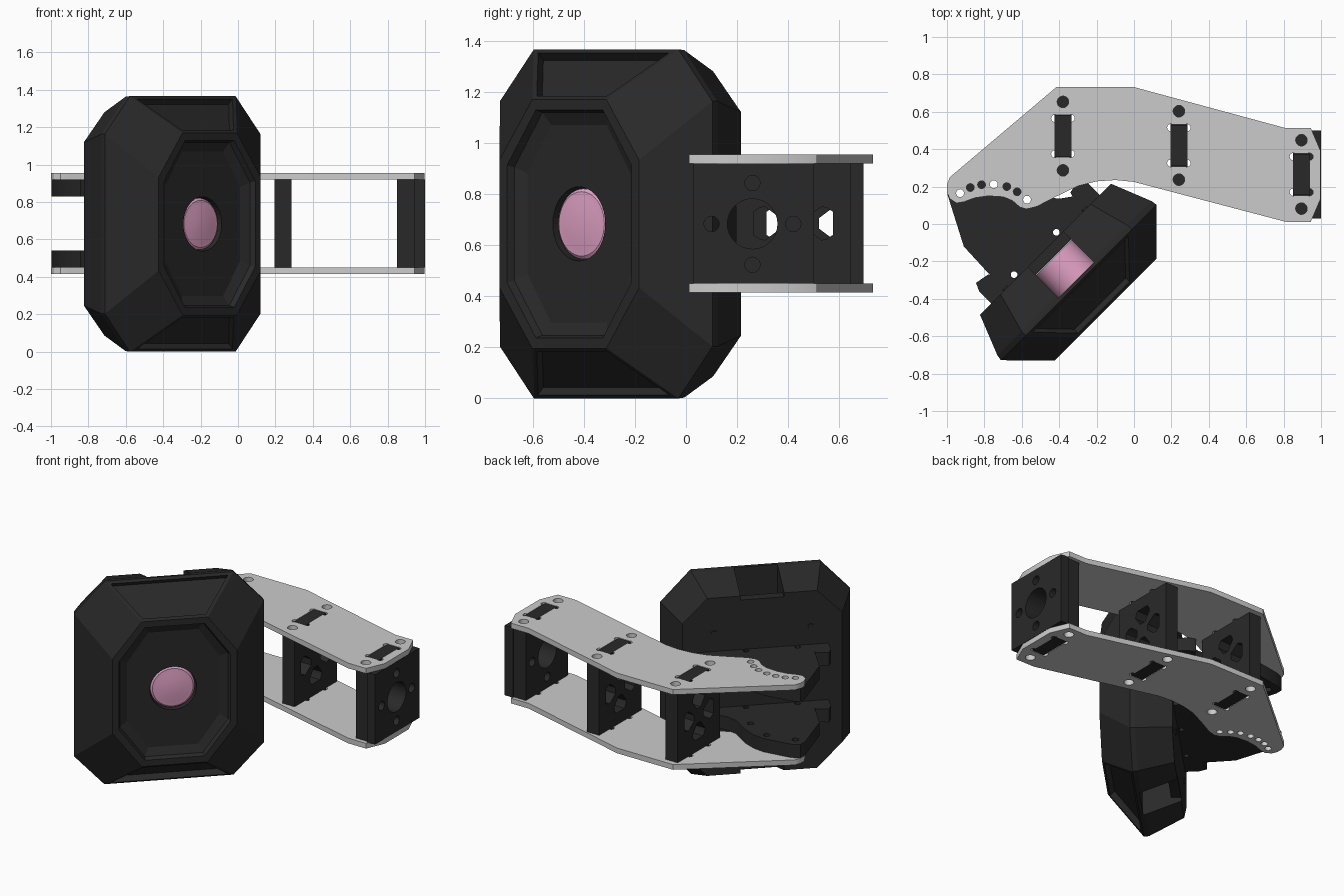
import bpy, bmesh
from math import radians, pi
from mathutils import Matrix

if "Cube" in bpy.data.objects:
    bpy.data.objects.remove(bpy.data.objects["Cube"])

MID = 0.683                                   # mid height of everything
# Head frame: x across, -y forward, z from mid height
HEAD = Matrix.Rotation(radians(45), 4, 'Z') @ Matrix.Translation((-0.43, 0, MID))


def material(name, col):
    m = bpy.data.materials.new(name)
    m.diffuse_color = (*col, 1)
    m.use_nodes = True
    m.node_tree.nodes["Principled BSDF"].inputs["Base Color"].default_value = m.diffuse_color
    return m


BLACK = material("black_plastic", (0.022, 0.022, 0.022))
PINK = material("pink_lens", (0.75, 0.36, 0.56))


def finish(name, bm, mat=None, matrix=None):
    bmesh.ops.recalc_face_normals(bm, faces=bm.faces)
    if matrix:
        bm.transform(matrix)
    me = bpy.data.meshes.new(name)
    bm.to_mesh(me)
    bm.free()
    ob = bpy.data.objects.new(name, me)
    bpy.context.collection.objects.link(ob)
    if mat:
        me.materials.append(mat)
    return ob


def prism(name, pts, z0, z1, mat=None, matrix=None):
    bm = bmesh.new()
    lo = [bm.verts.new((x, y, z0)) for x, y in pts]
    hi = [bm.verts.new((x, y, z1)) for x, y in pts]
    bm.faces.new(lo)
    bm.faces.new(hi)
    for i in range(len(pts)):
        j = (i + 1) % len(pts)
        bm.faces.new((lo[i], lo[j], hi[j], hi[i]))
    return finish(name, bm, mat, matrix)


def box(name, x, y, z, mat=None, matrix=None):
    return prism(name, [(x[0], y[0]), (x[1], y[0]), (x[1], y[1]), (x[0], y[1])], *z, mat, matrix)


def cyl(name, centre, r, depth, axis='Z', seg=24, mat=None, matrix=None):
    rot = {'X': Matrix.Rotation(pi / 2, 4, 'Y'), 'Y': Matrix.Rotation(pi / 2, 4, 'X'), 'Z': Matrix()}[axis]
    bm = bmesh.new()
    bmesh.ops.create_cone(bm, cap_ends=True, segments=seg, radius1=r, radius2=r, depth=depth,
                          matrix=Matrix.Translation(centre) @ rot)
    return finish(name, bm, mat, matrix)


def cut(ob, cutters):
    for c in cutters:
        mod = ob.modifiers.new("cut", 'BOOLEAN')
        mod.operation, mod.solver, mod.object = 'DIFFERENCE', 'EXACT', c
        dg = bpy.context.evaluated_depsgraph_get()
        me = bpy.data.meshes.new_from_object(ob.evaluated_get(dg))
        ob.modifiers.clear()
        ob.data = me
        bpy.data.objects.remove(c)


def smooth(ob):
    bpy.ops.object.select_all(action='DESELECT')
    ob.select_set(True)
    bpy.context.view_layer.objects.active = ob
    bpy.ops.object.shade_smooth_by_angle(angle=radians(30))


# ---- Arm: two grey side plates ----
PLATE = [(-.415, .732), (0, .732), (.81, .513), (.945, .513), (.998, .39), (.998, .135), (.945, .012),
         (.81, .012), (0, .225), (-.1, .235), (-.2, .228), (-.3, .203), (-.42, .145), (-.52, .093),
         (-.575, .08), (-.61, .09), (-.65, .125), (-.7, .145), (-.78, .15), (-.85, .14), (-.91, .118),
         (-.95, .112), (-.985, .135), (-1, .17), (-1, .21), (-.985, .25)]
ARC_HOLES = [(-.93, .165), (-.875, .195), (-.815, .21), (-.75, .212), (-.68, .2), (-.625, .172), (-.572, .13)]
BRACES = [(-.38, .47), (.24, .42), (.895, .265)]          # centres of the cross braces
PLATE_Z = [(.415, .45), (.92, .955)]

for n, (z0, z1) in zip(("lower", "upper"), PLATE_Z):
    plate = prism(n + "_arm_plate", PLATE, z0, z1)
    zc = (z0 + z1) / 2
    tools = [cyl("c", (x, y, zc), .021, .2, seg=16) for x, y in ARC_HOLES]
    for x, y in BRACES:
        tools.append(box("c", (x - .046, x + .046), (y - .112, y + .112), (z0 - .1, z1 + .1)))
        tools += [cyl("c", (x, y + s * .183, zc), .031, .2, seg=20) for s in (-1, 1)]
        tools += [cyl("c", (x + a * .043, y + b * .095, zc), .02, .2, seg=12)
                  for a in (-1, 1) for b in (-1, 1)]
    cut(plate, tools)
    smooth(plate)

# ---- Cross braces with four wedge shaped windows and tabs through the plates ----
TO_YZ = Matrix(((0, 0, 1, 0), (1, 0, 0, 0), (0, 1, 0, 0), (0, 0, 0, 1)))   # profile xy -> yz
WEDGE = [(.05, .02), (.05, -.02), (.11, -.065), (.13, -.062), (.155, -.045), (.155, .045), (.13, .062), (.11, .065)]
for i, (x, y) in enumerate(BRACES):
    h = .235
    outline = [(-.225, -h), (-.11, -h), (-.11, -h - .033), (.11, -h - .033), (.11, -h), (.225, -h),
               (.225, h), (.11, h), (.11, h + .033), (-.11, h + .033), (-.11, h), (-.225, h)]
    place = Matrix.Translation((x, y, MID + .002)) @ TO_YZ
    if i < 2:
        brace = prism(("rear_brace", "middle_brace")[i], outline, -.045, .045, BLACK, place)
        cut(brace, [prism("c", WEDGE, -.1, .1, None, place @ Matrix.Rotation(k * pi / 2, 4, 'Z'))
                    for k in range(4)])
    else:
        # mounting block at the arm end
        brace = prism("end_block", outline, -.045, .045, BLACK, place)
        pad = box("end_block_face", (.94, 1.0), (.03, .5), (.45, .92), BLACK)
        for ob in (brace, pad):
            tools = [cyl("c", (x + .05, .26, MID), .098, .4, 'X', 32)]
            tools += [cyl("c", (x + .05, .26 + a, MID + b), .03, .4, 'X', 16)
                      for a, b in ((.16, 0), (-.16, 0), (0, .16), (0, -.16))]
            cut(ob, tools)
        smooth(pad)
    smooth(brace)


# ---- Lamp housing: lofted octagons from back to recessed front ----
def octagon(w, h, tw, sh):
    return [(tw, h), (w, sh), (w, -sh), (tw, -h), (-tw, -h), (-w, -sh), (-w, sh), (-tw, h)]


# forward distance, half width, half height, half top edge, half side edge
RINGS = [(-.24, .495, .597, .34, .437), (-.02, .583, .68, .40, .48), (.012, .588, .683, .40, .48),
         (.216, .386, .487, .205, .25), (.216, .345, .446, .185, .228), (.185, .335, .436, .18, .222),
         (.162, .285, .386, .155, .197)]
bm = bmesh.new()
loops = [[bm.verts.new((x, -v, z)) for x, z in octagon(*dims)] for v, *dims in RINGS]
bm.faces.new(loops[0])
bm.faces.new(loops[-1])
vents = []
for k, (a, b) in enumerate(zip(loops, loops[1:])):
    for i in range(8):
        j = (i + 1) % 8
        f = bm.faces.new((a[i], a[j], b[j], b[i]))
        if k == 2 and i in (3, 7):
            vents.append(f)
bmesh.ops.recalc_face_normals(bm, faces=bm.faces)
# sunken panels on the top and bottom slopes
bmesh.ops.inset_individual(bm, faces=vents, thickness=.02, use_even_offset=True)
bmesh.ops.inset_individual(bm, faces=vents, thickness=.002, depth=-.04)
housing = finish("lamp_housing", bm, BLACK, HEAD)
# shaft open at top and bottom, notches in the back edge, and the round lens opening
cut(housing, [box("c", (-.135, .135), (.007, .178), (-.9, .9), None, HEAD),
              box("c", (-.135, .135), (.007, .3), (.57, .9), None, HEAD),
              box("c", (-.135, .135), (.007, .3), (-.9, -.57), None, HEAD),
              cyl("c", (0, -.1, 0), .145, .3, 'Y', 40, None, HEAD)])

# ---- Lens: short cylinder with a shallow stepped dome ----
bm = bmesh.new()
profile = [(-.176, .135), (.138, .138), (.148, .126), (.150, .1), (.157, .06)]
loops = []
for v, r in profile:
    c = bmesh.ops.create_circle(bm, segments=40, radius=r,
                                matrix=Matrix.Translation((0, -v, 0)) @ Matrix.Rotation(pi / 2, 4, 'X'))
    loops.append(c["verts"])
for a, b in zip(loops, loops[1:]):
    for i in range(40):
        j = (i + 1) % 40
        bm.faces.new((a[i], a[j], b[j], b[i]))
bm.faces.new(loops[0])
bm.faces.new(loops[-1])
smooth(finish("lens", bm, PINK, HEAD))

# ---- Back bracket: two fork ears, each on a foot with clips at both ends ----
FOOT = [(.41, .23), (.41, .33), (.39, .375), (.31, .36), (.29, .305)]
FOOT += [(-x, y) for x, y in reversed(FOOT)]
EAR = [(-.998, .21), (-.998, .16), (-.91, -.12), (-.80, -.24), (-.732, -.308), (-.283, .141), (-.33, .147),
       (-.4, .135), (-.47, .145), (-.53, .18), (-.6, .225), (-.68, .255), (-.76, .265), (-.86, .25), (-.95, .235)]
for n, z0, z1 in (("lower", .45, .54), ("upper", .83, .92)):
    ear = prism(n + "_fork_ear", EAR, z0, z1, BLACK)
    foot = prism(n + "_ear_foot", FOOT, z0 - MID, z1 - MID, BLACK, HEAD)
    cut(ear, [cyl("c", (*ARC_HOLES[k], z0 + .045), .021, .3, seg=16) for k in (0, 3, 6)])
    for ob in (ear, foot):
        cut(ob, [cyl("c", (s * .16 - .055, .262, 0), .018, 2, 'Z', 12, None, HEAD) for s in (1, -1)])
        smooth(ob)
# screws on the back face
for z in (-.36, .36):
    for x in (-.3, .3):
        cyl("back_screw", (x, .24, z), .018, .016, 'Y', 12, BLACK, HEAD)
